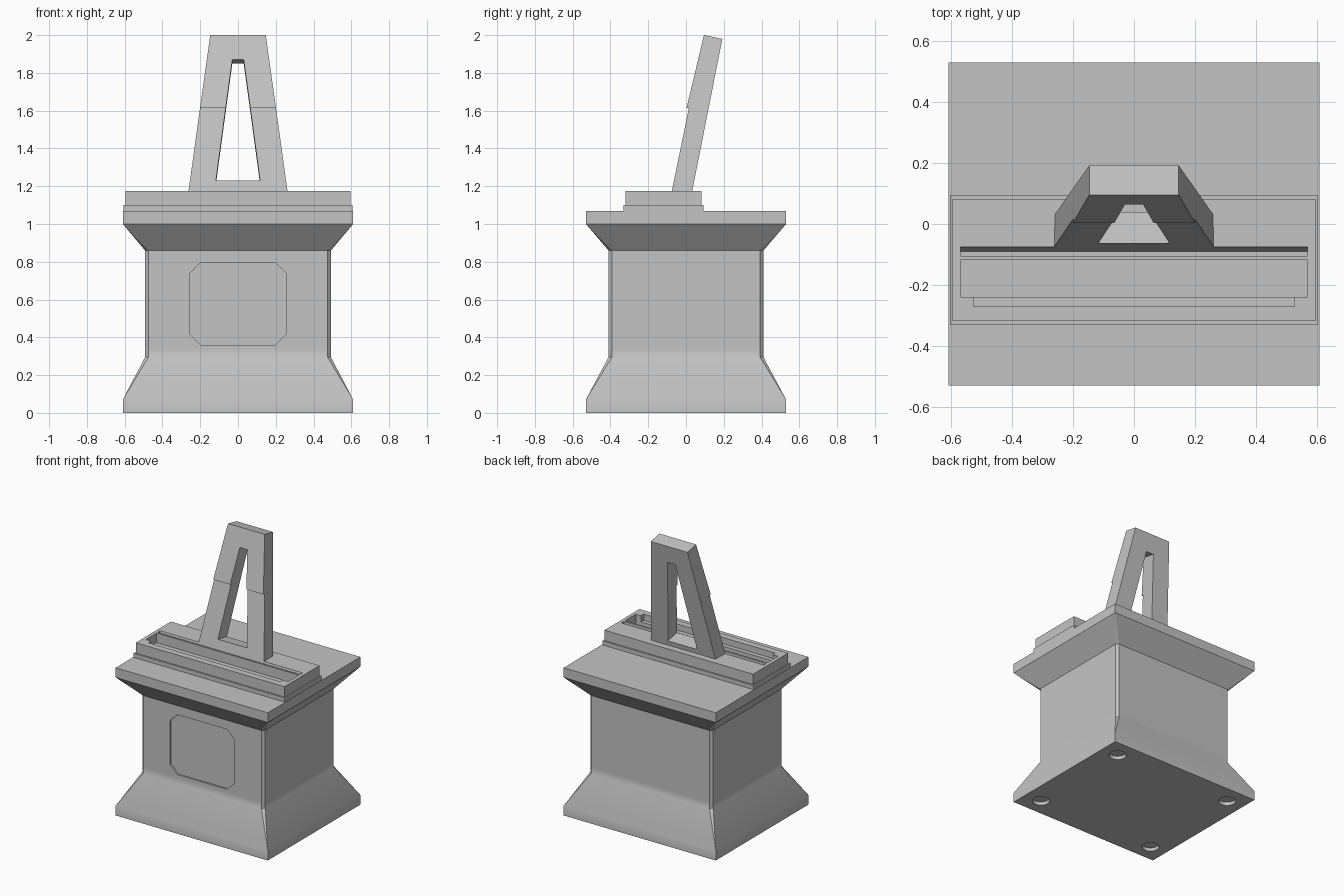
import bpy, bmesh, math
from mathutils import Vector

old = bpy.data.objects.get("Cube")
if old:
    bpy.data.objects.remove(old, do_unlink=True)

grey = bpy.data.materials.new("stone_grey")
grey.use_nodes = True
colour = (0.55, 0.55, 0.55, 1)
grey.diffuse_color = colour
grey.node_tree.nodes["Principled BSDF"].inputs["Base Color"].default_value = colour


def finish(name, bm):
    bmesh.ops.remove_doubles(bm, verts=bm.verts, dist=1e-5)
    bmesh.ops.recalc_face_normals(bm, faces=bm.faces)
    mesh = bpy.data.meshes.new(name)
    bm.to_mesh(mesh)
    bm.free()
    mesh.materials.append(grey)
    ob = bpy.data.objects.new(name, mesh)
    bpy.context.collection.objects.link(ob)
    return ob


def loft(name, rings):
    """Skin a stack of equal-length point rings and cap both ends."""
    bm = bmesh.new()
    rows = [[bm.verts.new(p) for p in ring] for ring in rings]
    n = len(rows[0])
    for a, b in zip(rows, rows[1:]):
        for i in range(n):
            j = (i + 1) % n
            bm.faces.new((a[i], a[j], b[j], b[i]))
    bm.faces.new(rows[0][::-1])
    bm.faces.new(rows[-1])
    return finish(name, bm)


def box(name, x, y0, y1, z0, z1):
    return loft(name, [[(-x, y0, z), (x, y0, z), (x, y1, z), (-x, y1, z)] for z in (z0, z1)])


def cut(target, cutters):
    for c in cutters:
        c.hide_render = True
        mod = target.modifiers.new("cut", 'BOOLEAN')
        mod.operation, mod.solver, mod.object = 'DIFFERENCE', 'EXACT', c
        bpy.context.view_layer.objects.active = target
        bpy.ops.object.modifier_apply(modifier=mod.name)
        bpy.data.objects.remove(c, do_unlink=True)


def octagon(hx, hy, c):
    """Rectangle outline with corners cut by c."""
    return [(-hx + c, -hy), (hx - c, -hy), (hx, -hy + c), (hx, hy - c),
            (hx - c, hy), (-hx + c, hy), (-hx, hy - c), (-hx, -hy + c)]


# Pedestal: flared foot, shaft with chamfered corners, flared cap
levels = [(0, 0.61, 0.53, 0), (0.07, 0.61, 0.53, 0), (0.295, 0.492, 0.41, 0.018),
          (0.34, 0.492, 0.41, 0.018), (0.86, 0.492, 0.41, 0.018),
          (1.0, 0.61, 0.53, 0), (1.07, 0.61, 0.53, 0)]
pedestal = loft("pedestal", [[(x, y, z) for x, y in octagon(hx, hy, c)]
                             for z, hx, hy, c in levels])

# Sunken front panel and round foot sockets
panel = loft("panel_cutter", [[(x, y, z + 0.577) for x, z in octagon(0.257, 0.217, 0.058)]
                              for y in (-0.5, -0.398)])
sockets = []
for sx in (-1, 1):
    for sy in (-1, 1):
        ring = [(sx * 0.48 + 0.058 * math.cos(a), sy * 0.4 + 0.058 * math.sin(a))
                for a in (i * math.tau / 32 for i in range(32))]
        sockets.append(loft("socket_cutter", [[(x, y, z) for x, y in ring] for z in (-0.05, 0.025)]))
cut(pedestal, [panel] + sockets)

# Stepped tray block with a pocket, a shallow front ledge and a slanted slot
tray_step = box("tray_step", 0.605, -0.33, 0.093, 1.06, 1.1)
tray = box("tray", 0.596, -0.319, 0.082, 1.075, 1.175)
pocket = box("pocket_cutter", 0.57, -0.24, -0.118, 1.105, 1.3)
ledge = box("ledge_cutter", 0.528, -0.271, -0.2, 1.13, 1.3)
slot_profile = [(-0.105, 1.275), (-0.055, 1.275), (-0.09, 1.1), (-0.105, 1.1)]
slot = loft("slot_cutter", [[(x, y, z) for y, z in slot_profile] for x in (-0.57, 0.57)])
cut(tray, [pocket, ledge, slot])


# Leaning back rest, open in the middle; the upper half is slightly thicker
def rest_piece(name, half, front, depth_line):
    outline = half + [(-x, z) for x, z in reversed(half)]

    def back_point(x, z):
        # step backward at right angles to the lean
        return Vector((x, depth_line(z) + 0.097, z - 0.02))
    return loft(name, [[(x, front(z), z) for x, z in outline],
                       [back_point(x, z) for x, z in outline]])


def upper_front(z):
    return 0.003 + (z - 1.615) * 0.239


def lower_front(z):
    return -0.075 + (z - 1.175) * 0.205


def back_line(z):
    return -0.068 + (z - 1.175) * 0.198


rest_top = rest_piece("back_rest_top", [(0.03, 1.87), (0.065, 1.615), (0.201, 1.615), (0.147, 2.0)],
                      upper_front, back_line)
rest_legs = rest_piece("back_rest_legs", [(0.117, 1.23), (0.065, 1.615), (0.201, 1.615), (0.262, 1.175)],
                       lower_front, back_line)

# Smooth shading with sharp edges kept
bpy.ops.object.select_all(action='DESELECT')
for ob in (pedestal, tray_step, tray, rest_top, rest_legs):
    ob.select_set(True)
bpy.context.view_layer.objects.active = pedestal
bpy.ops.object.shade_smooth_by_angle(angle=math.radians(30))
